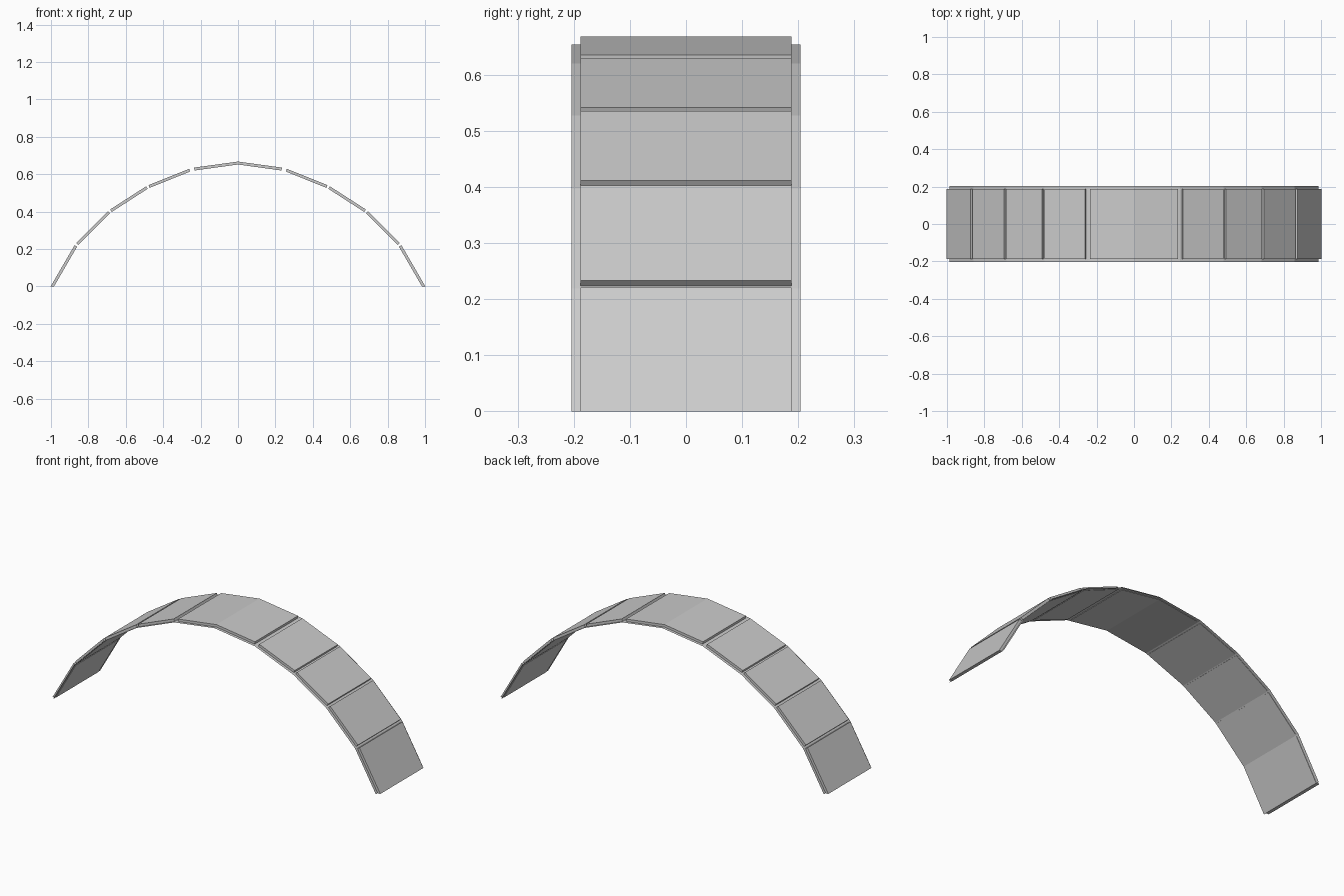
import bpy, bmesh
from mathutils import Vector as V

if "Cube" in bpy.data.objects:
    bpy.data.objects.remove(bpy.data.objects["Cube"])

# inner line of the arch, from crown down to the right foot (x, z)
NODES = [V((0, .654)), V((.247, .620)), V((.479, .527)),
         V((.681, .397)), V((.859, .219)), V((.986, 0))]
OUT, INN = .0138, -.002      # panel faces relative to the backing sheet
PANEL_W, SHEET_W = .188, .2045


def make_object(name, bm):
    bmesh.ops.recalc_face_normals(bm, faces=bm.faces)
    me = bpy.data.meshes.new(name)
    bm.to_mesh(me)
    bm.free()
    ob = bpy.data.objects.new(name, me)
    bpy.context.collection.objects.link(ob)
    return ob


def prism(name, outer, inner, w):
    """Thin bent slab between two matching lines, extruded across y."""
    bm = bmesh.new()
    rows = []
    for o, i in zip(outer, inner):
        rows.append([bm.verts.new((p.x, y, p.y))
                     for p, y in ((o, -w), (o, w), (i, w), (i, -w))])
    for a, b in zip(rows, rows[1:]):
        for k in range(4):
            n = (k + 1) % 4
            bm.faces.new((a[k], a[n], b[n], b[k]))
    bm.faces.new(rows[0])
    bm.faces.new(rows[-1][::-1])
    return make_object(name, bm)


def flip(p):
    return V((-p.x, p.y))


# backing sheet: one thin surface running under all the panels
bm = bmesh.new()
line = [flip(p) for p in NODES[:0:-1]] + NODES
cols = [[bm.verts.new((p.x, y, p.y)) for y in (-SHEET_W, SHEET_W)] for p in line]
for a, b in zip(cols, cols[1:]):
    bm.faces.new((a[0], b[0], b[1], a[1]))
make_object("backing_sheet", bm)

# crown panel: two slopes joined at the middle
d = (NODES[1] - NODES[0]).normalized()
n = V((-d.y, d.x))
end = NODES[1] - d * .014
outer = [flip(end + n * OUT), NODES[0] + V((0, OUT)), end + n * OUT]
outer[0] = flip(outer[2])
inner = [flip(end + n * INN), NODES[0] + V((0, INN)), end + n * INN]
prism("crown_panel", outer, inner, PANEL_W)

# side panels, stepping down to both feet
for k in range(1, 5):
    a, b = NODES[k], NODES[k + 1]
    d = (b - a).normalized()
    n = V((-d.y, d.x))
    s = a + d * (.010 if k == 1 else .006)
    last = k == 4
    e = b if last else b - d * .006
    outer, inner = [s + n * OUT, e + n * OUT], [s + n * INN, e + n * INN]
    if last:                                   # feet are cut flat on the floor
        for p in (outer[1], inner[1]):
            p += d * (p.y / -d.y)
    for side, f in (("right", lambda p: p), ("left", flip)):
        prism(f"{side}_panel_{k}", [f(p) for p in outer], [f(p) for p in inner], PANEL_W)
